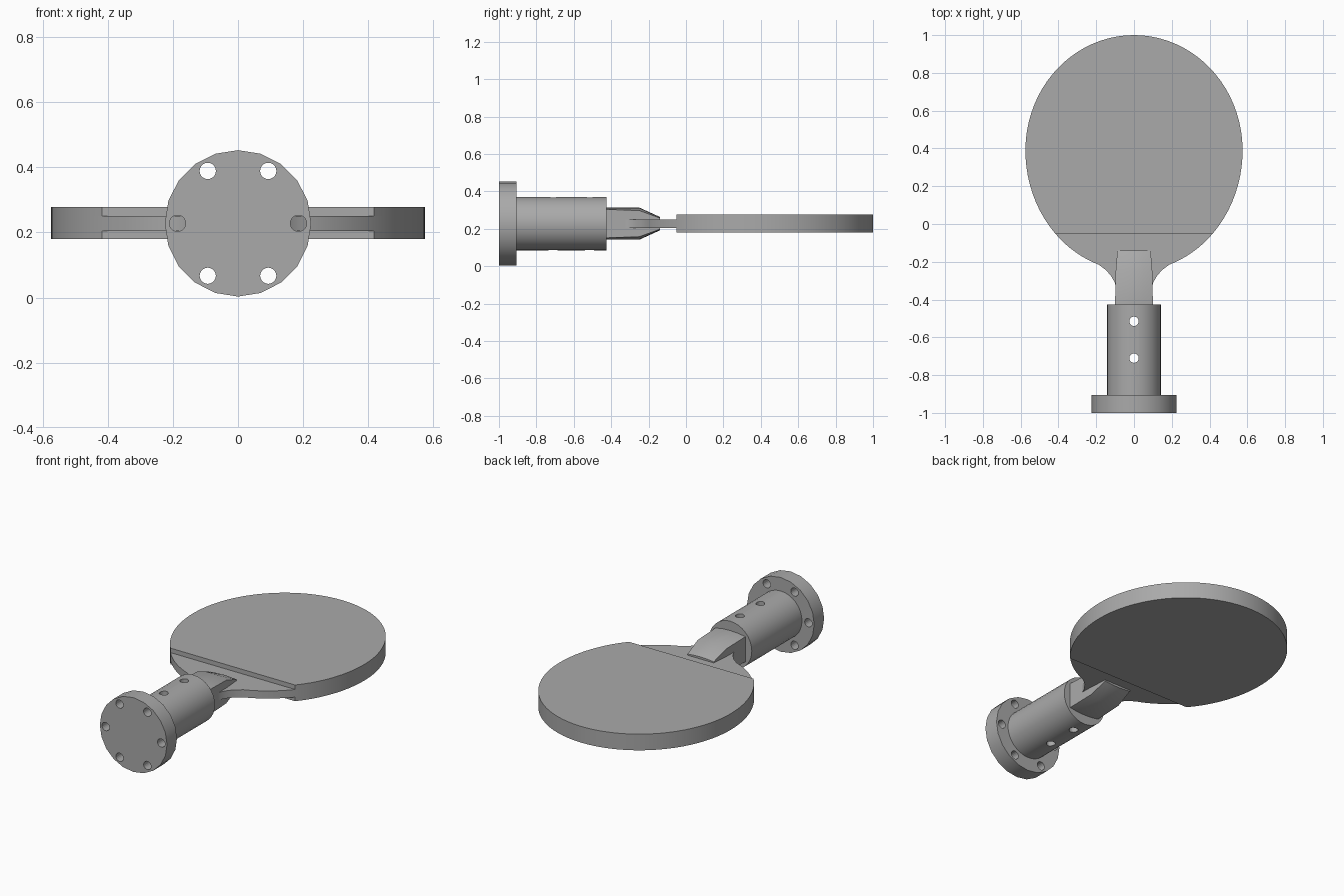
import bpy, bmesh, math
from mathutils import Matrix

cube = bpy.data.objects.get("Cube")
if cube:
    bpy.data.objects.remove(cube, do_unlink=True)

ZC = 0.228          # height of the long axis
CUT = -0.05         # front edge of the pads

grey = bpy.data.materials.new("plain grey")
grey.use_nodes = True
grey.diffuse_color = (0.4, 0.4, 0.4, 1)
grey.node_tree.nodes["Principled BSDF"].inputs["Base Color"].default_value = (0.4, 0.4, 0.4, 1)


def finish(name, bm, smooth=True):
    bmesh.ops.recalc_face_normals(bm, faces=bm.faces)
    mesh = bpy.data.meshes.new(name)
    bm.to_mesh(mesh)
    bm.free()
    mesh.materials.append(grey)
    ob = bpy.data.objects.new(name, mesh)
    bpy.context.collection.objects.link(ob)
    if smooth:
        bpy.ops.object.select_all(action="DESELECT")
        ob.select_set(True)
        bpy.context.view_layer.objects.active = ob
        bpy.ops.object.shade_smooth_by_angle(angle=math.radians(30))
    return ob


def add_cylinder(bm, r, depth, sides, centre, axis):
    turn = Matrix.Rotation(math.pi / 2, 4, "X") if axis == "y" else Matrix()
    bmesh.ops.create_cone(bm, cap_ends=True, segments=sides, radius1=r, radius2=r,
                          depth=depth, matrix=Matrix.Translation(centre) @ turn)


def rod(name, r, y0, y1, sides):
    bm = bmesh.new()
    add_cylinder(bm, r, y1 - y0, sides, (0, (y0 + y1) / 2, ZC), "y")
    return finish(name, bm)


def drill(target, name, centres, axis):
    bm = bmesh.new()
    for c in centres:
        add_cylinder(bm, 0.025, 0.5, 20, c, axis)
    cutter = finish(name, bm, False)
    cutter.hide_render = True
    cutter.hide_viewport = True
    cutter.display_type = "WIRE"
    mod = target.modifiers.new("holes", "BOOLEAN")
    mod.operation = "DIFFERENCE"
    mod.solver = "EXACT"
    mod.object = cutter


def plate(name, outline, z0, z1):
    bm = bmesh.new()
    face = bm.faces.new([bm.verts.new((x, y, z0)) for x, y in outline])
    new = bmesh.ops.extrude_face_region(bm, geom=[face])["geom"]
    bmesh.ops.translate(bm, vec=(0, 0, z1 - z0),
                        verts=[v for v in new if isinstance(v, bmesh.types.BMVert)])
    return finish(name, bm)


# Mounting flange with a ring of six holes
flange = rod("flange", 0.225, -1.0, -0.905, 20)
ring = [math.radians(60 * i) for i in range(6)]
drill(flange, "flange_hole_cutter",
      [(0.186 * math.cos(a), -0.95, ZC + 0.186 * math.sin(a)) for a in ring], "y")

# Grip tube with two cross holes
tube = rod("grip_tube", 0.143, -0.905, -0.425, 32)
drill(tube, "tube_hole_cutter", [(0, -0.515, ZC), (0, -0.71, ZC)], "z")

# Paddle outline: egg-shaped head, flared neck
def head_point(a):
    s = math.sin(a)
    return 0.575 * math.cos(a), 0.39 + (0.61 if s > 0 else 0.64) * s

cut_angle = math.asin((CUT - 0.39) / 0.64)
neck_angle = math.asin(-0.605 / 0.64)
N = 60
pad = [head_point(cut_angle + (math.pi - 2 * cut_angle) * i / N) for i in range(N + 1)]
lower = [head_point(neck_angle + (cut_angle - neck_angle) * i / 8) for i in range(8)]
right = [(0.09, -0.425), (0.093, -0.345), (0.102, -0.31), (0.118, -0.28), (0.147, -0.245)] + lower
left = [(-x, y) for x, y in reversed(right)]
plate("blade", right + pad + left, 0.205, 0.251)
plate("top_pad", pad, 0.251, 0.278)
plate("bottom_pad", pad, 0.18, 0.205)

# Clamp jaws: crowned bars that slope down to a blunt tip
stations = [(-0.425, 0.1, 0.086, 0.076), (-0.25, 0.097, 0.086, 0.07), (-0.14, 0.088, 0.036, 0.03)]
for name, sign in (("upper_jaw", 1), ("lower_jaw", -1)):
    bm = bmesh.new()
    loops = []
    for y, w, crown, edge in stations:
        section = [(-w, 0.0), (-w, edge), (-w / 2, crown - 0.002), (0, crown),
                   (w / 2, crown - 0.002), (w, edge), (w, 0.0)]
        loops.append([bm.verts.new((x, y, ZC + sign * h)) for x, h in section])
    for a, b in zip(loops, loops[1:]):
        for i in range(len(a)):
            j = (i + 1) % len(a)
            bm.faces.new((a[i], a[j], b[j], b[i]))
    bm.faces.new(loops[0])
    bm.faces.new(loops[-1])
    finish(name, bm)
